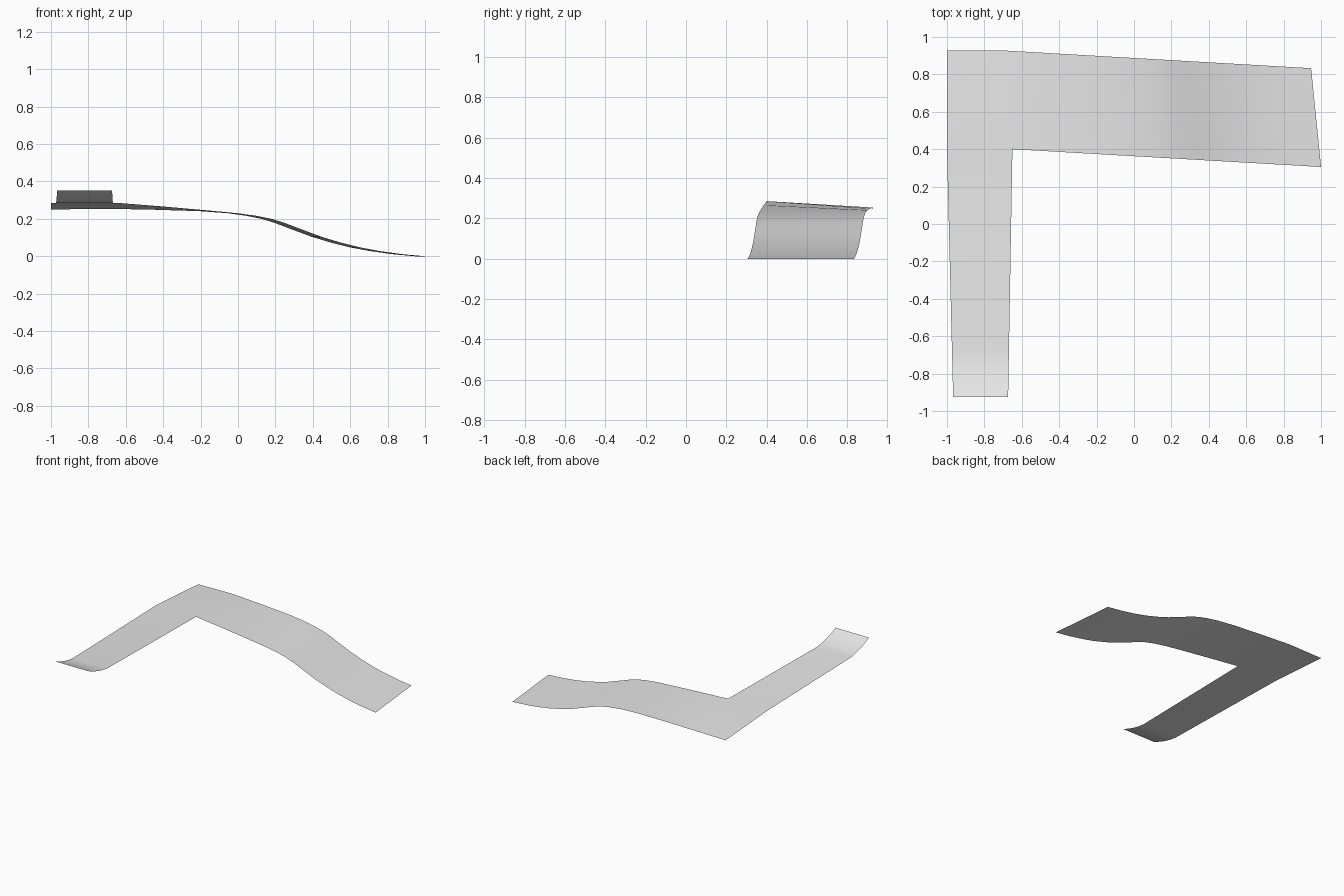
import bpy
import bmesh

cube = bpy.data.objects.get("Cube")
if cube:
    bpy.data.objects.remove(cube, do_unlink=True)

grey = bpy.data.materials.new("light grey")
grey.use_nodes = True
colour = (0.8, 0.8, 0.8, 1)
grey.diffuse_color = colour
grey.node_tree.nodes["Principled BSDF"].inputs["Base Color"].default_value = colour


def strip(bm, pairs):
    """Join successive pairs of edge points with quads."""
    rows = [[bm.verts.new(p) for p in pair] for pair in pairs]
    for (a, b), (c, d) in zip(rows, rows[1:]):
        bm.faces.new((a, c, d, b))


bm = bmesh.new()

# Long arm: front edge x, front edge height, back edge height
arm = [(-0.65, 0.286, 0.254), (-0.4, 0.266, 0.249), (-0.15, 0.244, 0.241),
       (0, 0.23, 0.23), (0.1, 0.216, 0.216), (0.18, 0.2, 0.2),
       (0.25, 0.178, 0.178), (0.35, 0.14, 0.14), (0.45, 0.103, 0.103),
       (0.55, 0.073, 0.073), (0.65, 0.048, 0.048), (0.75, 0.029, 0.029),
       (0.87, 0.012, 0.012), (1, 0, 0)]
pairs = []
for x, front, back in arm:
    y = 0.4 - 0.0576 * (x + 0.65)
    pairs.append(((x, y, front), (x - 0.053, y + 0.528, back)))
strip(bm, pairs)

# Corner patch sloping down to the back
strip(bm, [((-1, 0.4, 0.286), (-1, 0.928, 0.25)), pairs[0]])

# Narrow arm, flat and then curling up at its front end
leg = [(0.4, 0.286), (-0.69, 0.286), (-0.74, 0.293), (-0.79, 0.304),
       (-0.84, 0.319), (-0.88, 0.334), (-0.925, 0.352)]
pairs = []
for y, z in leg:
    t = (0.4 - y) / 1.325
    pairs.append(((-1 + 0.033 * t, y, z), (-0.65 - 0.023 * t, y, z)))
strip(bm, pairs)

# Weld the three pieces and face them all upward
bmesh.ops.remove_doubles(bm, verts=bm.verts, dist=0.001)
bm.normal_update()
for face in bm.faces:
    if face.normal.z < 0:
        face.normal_flip()

mesh = bpy.data.meshes.new("bent_sheet")
bm.to_mesh(mesh)
bm.free()
mesh.materials.append(grey)
sheet = bpy.data.objects.new("bent_sheet", mesh)
bpy.context.collection.objects.link(sheet)
bpy.context.view_layer.objects.active = sheet
sheet.select_set(True)
bpy.ops.object.shade_smooth_by_angle()
